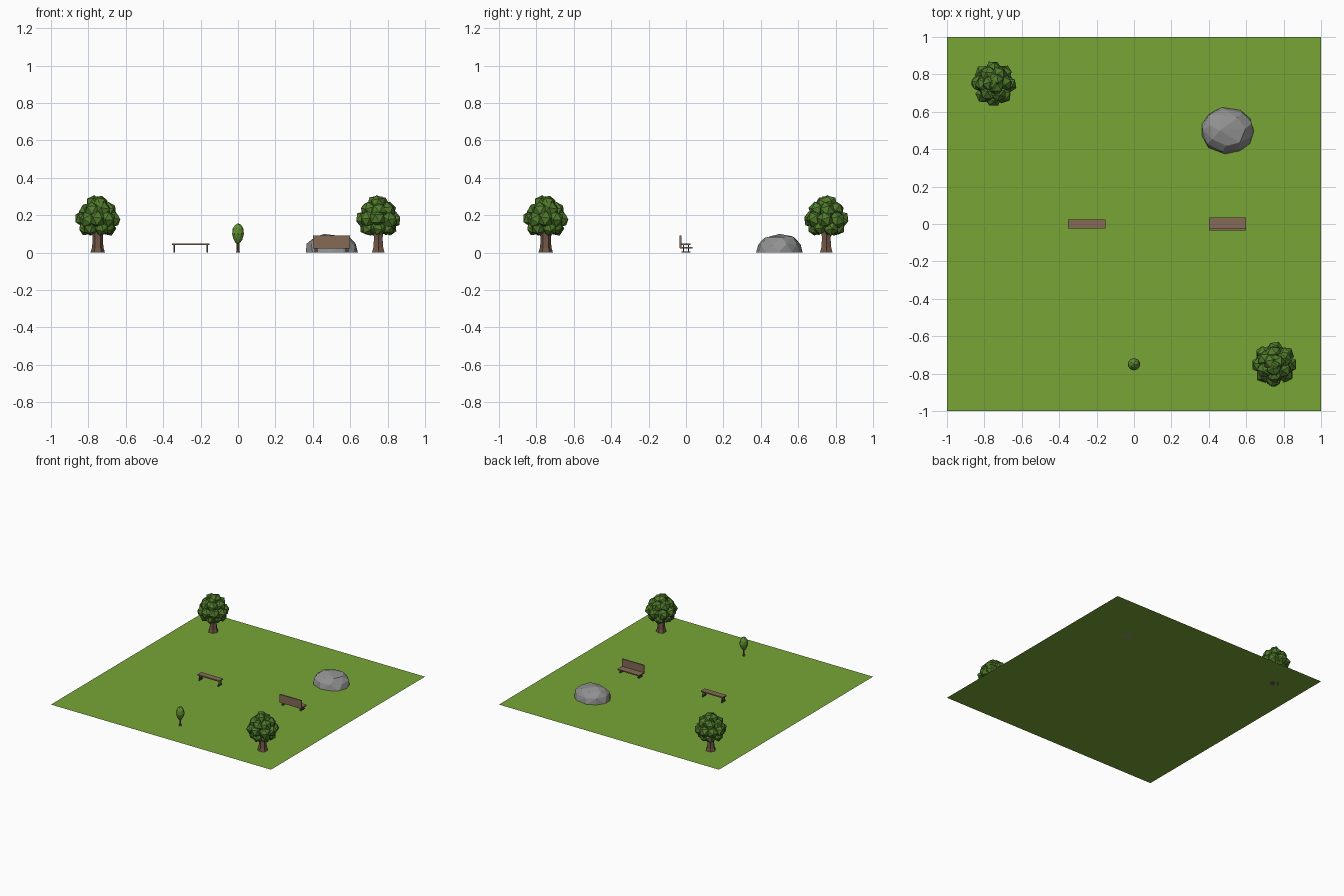
import bpy, bmesh, math, random
from mathutils import Matrix, Vector

if "Cube" in bpy.data.objects:
    bpy.data.objects.remove(bpy.data.objects["Cube"])

random.seed(4)


def mat(name, rgb):
    lin = [((c / 255 + 0.055) / 1.055) ** 2.4 for c in rgb]
    m = bpy.data.materials.new(name)
    m.diffuse_color = (*lin, 1)
    m.use_nodes = True
    m.node_tree.nodes["Principled BSDF"].inputs["Base Color"].default_value = m.diffuse_color
    return m


GRASS = mat("grass green", (120, 165, 53))
LEAF = mat("leaf green", (80, 122, 43))
SPROUT = mat("young leaf green", (94, 140, 48))
BARK = mat("bark brown", (112, 86, 70))
WOOD = mat("bench wood", (133, 107, 87))
METAL = mat("dark metal", (74, 68, 66))
STONE = mat("stone grey", (145, 145, 145))


def make(name, bm, material, loc=(0, 0, 0), turn=0):
    me = bpy.data.meshes.new(name)
    bm.to_mesh(me)
    bm.free()
    me.materials.append(material)
    ob = bpy.data.objects.new(name, me)
    ob.location = loc
    ob.rotation_euler.z = turn
    bpy.context.collection.objects.link(ob)
    return ob


def box(bm, lo, hi):
    lo, hi = Vector(lo), Vector(hi)
    bmesh.ops.create_cube(bm, size=1, matrix=Matrix.Translation((lo + hi) / 2)
                          @ Matrix.Diagonal((*(hi - lo), 1)))


def lathe(profile, sides, ridge=0.0):
    # stacked rings (radius, height), every other corner pushed out by ridge
    bm = bmesh.new()
    rings = []
    for r, z in profile:
        ring = []
        for i in range(sides):
            a = math.tau * i / sides
            q = r * (1 - ridge * (i % 2))
            ring.append(bm.verts.new((q * math.cos(a), q * math.sin(a), z)))
        rings.append(ring)
    for lo, hi in zip(rings, rings[1:]):
        for i in range(sides):
            j = (i + 1) % sides
            bm.faces.new((lo[i], lo[j], hi[j], hi[i]))
    bm.faces.new(rings[-1])
    bm.faces.new(rings[0][::-1])
    return bm


# lawn
bm = bmesh.new()
bmesh.ops.create_grid(bm, x_segments=1, y_segments=1, size=1)
make("lawn", bm, GRASS)


# big trees: ridged trunk and a crown of faceted lobes
def tree(x, y, turn):
    trunk = lathe([(0.039, 0), (0.031, 0.025), (0.027, 0.07), (0.03, 0.13)], 12, 0.15)
    make("tree_trunk", trunk, BARK, (x, y, 0), turn)
    rnd = random.Random(7)
    crown = bmesh.new()
    # lobes per ring, ring radius, height, lobe radius
    for n, r, z, s in [(7, 0.062, 0.135, 0.043), (8, 0.079, 0.178, 0.046),
                       (6, 0.055, 0.225, 0.047), (3, 0.022, 0.26, 0.043),
                       (1, 0, 0.27, 0.042), (1, 0, 0.18, 0.075)]:
        for i in range(n):
            a = math.tau * (i + 0.5 * (n % 2)) / n + rnd.uniform(-0.1, 0.1)
            rot = Matrix.Rotation(rnd.uniform(0, 6), 4, 'Z') @ Matrix.Rotation(rnd.uniform(0, 6), 4, 'X')
            pos = (r * math.cos(a), r * math.sin(a), z + rnd.uniform(-0.006, 0.006))
            bmesh.ops.create_icosphere(crown, subdivisions=1, radius=s,
                                       matrix=Matrix.Translation(pos) @ rot)
    make("tree_crown", crown, LEAF, (x, y, 0), turn)


tree(-0.75, 0.75, 0)
tree(0.75, -0.75, math.pi / 2)

# sapling: thin stem and an egg-shaped crown narrowing downward
make("sapling_stem", lathe([(0.011, 0), (0.007, 0.015), (0.007, 0.06)], 6), BARK, (0, -0.75, 0))
bm = bmesh.new()
bmesh.ops.create_icosphere(bm, subdivisions=2, radius=1)
for v in bm.verts:
    taper = 1 if v.co.z > 0 else 1 + 0.3 * v.co.z
    v.co = Vector((v.co.x * 0.033 * taper, v.co.y * 0.033 * taper, 0.1 + 0.057 * v.co.z))
make("sapling_crown", bm, SPROUT, (0, -0.75, 0))

# boulder: hull of a few uneven rings
bm = bmesh.new()
for n, r, z, off in [(11, 1.0, 0, 0), (9, 0.93, 0.045, 0.3), (7, 0.68, 0.083, 0.1)]:
    for i in range(n):
        a = math.tau * i / n + off + random.uniform(-0.08, 0.08)
        k = r * random.uniform(0.97, 1.02)
        dz = random.uniform(-0.006, 0.004) if z else 0
        bm.verts.new((0.145 * k * math.cos(a), 0.125 * k * math.sin(a), z + dz))
bm.verts.new((-0.04, 0, 0.1))
hull = bmesh.ops.convex_hull(bm, input=bm.verts[:])
inner = {g for g in hull["geom_interior"] if isinstance(g, bmesh.types.BMVert)}
bmesh.ops.delete(bm, geom=list(inner), context='VERTS')
make("boulder", bm, STONE, (0.5, 0.5, 0))


# bench legs: two posts on a foot bar at each end
def legs(name, x, half, top, wide, depth):
    bm = bmesh.new()
    for s in (-1, 1):
        c = s * half
        for y in (-0.013, 0.013):
            box(bm, (c - wide, y - 0.003, 0.004), (c + wide, y + 0.003, top))
        box(bm, (c - wide, -depth, 0), (c + wide, depth, 0.006))
    make(name, bm, METAL, (x, 0, 0))


# plain bench
bm = bmesh.new()
box(bm, (-0.1, -0.025, 0.04), (0.1, 0.025, 0.049))
make("plain_bench_seat", bm, WOOD, (-0.252, 0, 0))
legs("plain_bench_legs", -0.252, 0.088, 0.042, 0.004, 0.024)

# bench with backrest
bm = bmesh.new()
box(bm, (-0.1, -0.033, 0.022), (0.1, 0.035, 0.031))
make("backed_bench_seat", bm, WOOD, (0.5, 0, 0))
bm = bmesh.new()
box(bm, (-0.1, -0.035, 0.024), (0.1, -0.025, 0.091))
make("backed_bench_backrest", bm, WOOD, (0.5, 0, 0))
legs("backed_bench_legs", 0.5, 0.083, 0.024, 0.007, 0.024)
